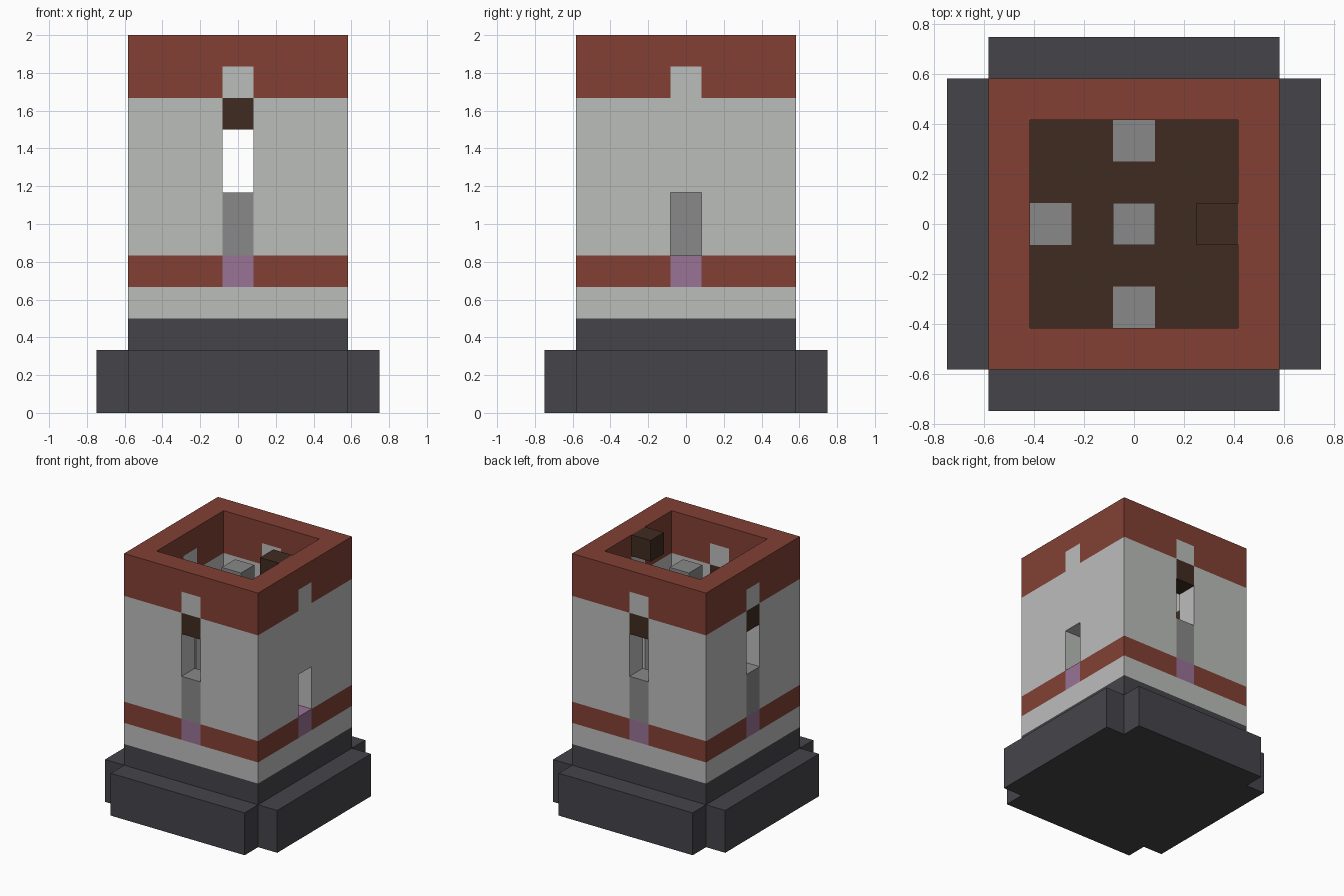
import bpy
import bmesh
from mathutils import Vector

if "Cube" in bpy.data.objects:
    bpy.data.objects.remove(bpy.data.objects["Cube"], do_unlink=True)

U = 1 / 6  # one block


def linear(c):
    c /= 255
    return c / 12.92 if c <= 0.04045 else ((c + 0.055) / 1.055) ** 2.4


def material(name, *rgb):
    m = bpy.data.materials.new(name)
    m.use_nodes = True
    colour = (*[linear(c) for c in rgb], 1)
    m.diffuse_color = colour
    bsdf = m.node_tree.nodes["Principled BSDF"]
    bsdf.inputs["Base Color"].default_value = colour
    bsdf.inputs["Roughness"].default_value = 0.9
    return m


RED = material("brick_red", 130, 64, 52)
LIGHT = material("light_grey", 187, 189, 187)
MID = material("mid_grey", 137, 137, 137)
PURPLE = material("purple", 152, 115, 150)
BROWN = material("dark_brown", 64, 43, 32)
SLATE = material("slate", 69, 68, 73)


def finish(name, bm, mats):
    mesh = bpy.data.meshes.new(name)
    bm.to_mesh(mesh)
    bm.free()
    for m in mats:
        mesh.materials.append(m)
    obj = bpy.data.objects.new(name, mesh)
    bpy.context.collection.objects.link(obj)
    return obj


def blocks(name, cells):
    """Skin a set of unit blocks, keeping only the outer faces."""
    bm = bmesh.new()
    mats = list(dict.fromkeys(cells.values()))
    corners = {}

    def corner(p):
        key = tuple(round(2 * c) for c in p)
        if key not in corners:
            corners[key] = bm.verts.new(p * U)
        return corners[key]

    for cell, mat in cells.items():
        centre = Vector(cell) + Vector((0, 0, 0.5))
        for axis in range(3):
            for sign in (-1, 1):
                near = list(cell)
                near[axis] += sign
                if tuple(near) in cells:
                    continue
                ring = []
                for a, b in ((-1, -1), (1, -1), (1, 1), (-1, 1))[::sign]:
                    p = centre.copy()
                    p[axis] += sign / 2
                    p[(axis + 1) % 3] += a / 2
                    p[(axis + 2) % 3] += b / 2
                    ring.append(corner(p))
                bm.faces.new(ring).material_index = mats.index(mat)
    # Merge flat areas of one colour into large faces
    bmesh.ops.dissolve_limit(bm, angle_limit=0.01, verts=bm.verts[:],
                             edges=bm.edges[:], delimit={"MATERIAL"})
    return finish(name, bm, mats)


def box(name, mat, low, high):
    bm = bmesh.new()
    bmesh.ops.create_cube(bm, size=1)
    low, high = Vector(low) * U, Vector(high) * U
    for v in bm.verts:
        v.co = (low + high) / 2 + v.co * (high - low)
    return finish(name, bm, [mat])


# Base: cross-shaped footing with a square plinth rising out of it
def cross_base():
    bm = bmesh.new()
    quarter = [(4.5, 3.5), (3.5, 3.5), (3.5, 4.5)]
    outline = []
    for _ in range(4):
        outline += quarter
        quarter = [(-y, x) for x, y in quarter]
    face = bm.faces.new([bm.verts.new((x * U, y * U, 0)) for x, y in outline])
    out = bmesh.ops.extrude_face_region(bm, geom=[face])
    for g in out["geom"]:
        if isinstance(g, bmesh.types.BMVert):
            g.co.z = 2 * U
    bmesh.ops.recalc_face_normals(bm, faces=bm.faces[:])
    return finish("cross_footing", bm, [SLATE])


cross_base()
box("plinth", SLATE, (-3.5, -3.5, 0.02), (3.5, 3.5, 3))

# Tower walls: coloured courses, with a different stack in the middle of each side
courses = [LIGHT, RED] + [LIGHT] * 5 + [RED] * 2
window_stack = [LIGHT, PURPLE, MID, MID, None, None, BROWN, LIGHT, RED]
door_stack = [LIGHT, PURPLE, None, None] + [LIGHT] * 4 + [RED]

walls = {}
for x in range(-3, 4):
    for y in range(-3, 4):
        if max(abs(x), abs(y)) < 3:
            continue
        stack = courses
        if x == 0 or y == 0:
            stack = door_stack if x == 3 else window_stack
        for level, mat in enumerate(stack):
            if mat:
                walls[x, y, level + 3] = mat
blocks("tower_walls", walls)

# Inner floor with a grey slab below each side
floor = {}
for x in range(-2, 3):
    for y in range(-2, 3):
        slab = abs(x) + abs(y) == 2 and x * y == 0
        floor[x, y, 4] = MID if slab else BROWN
blocks("inner_floor", floor)

# Blocks near the open top
box("centre_block", MID, (-0.5, -0.5, 10), (0.5, 0.5, 11))
box("wall_block", BROWN, (1.5, -0.5, 11), (2.5, 0.5, 12))
